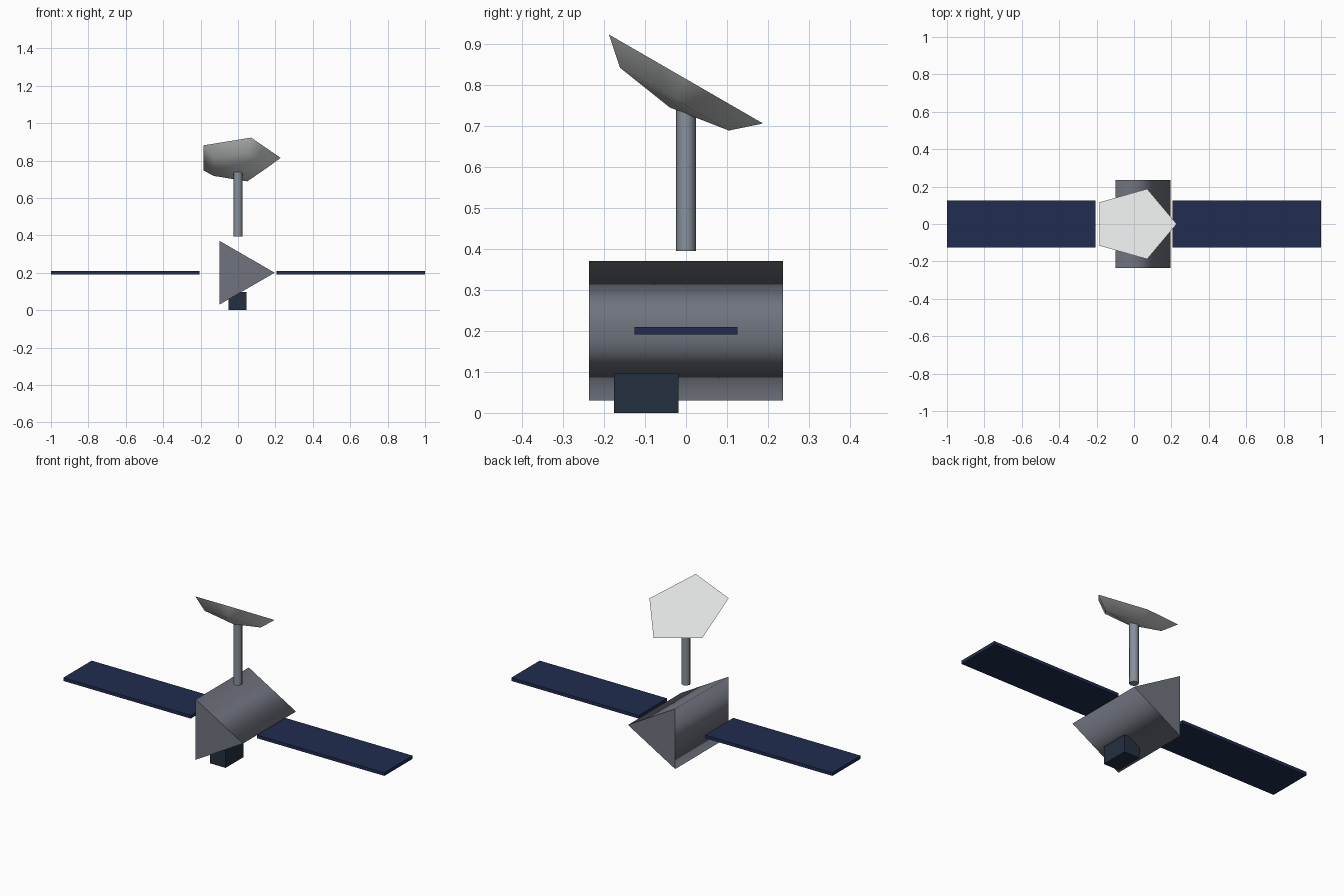
import bpy, bmesh, math
from mathutils import Matrix

if "Cube" in bpy.data.objects:
    bpy.data.objects.remove(bpy.data.objects["Cube"], do_unlink=True)


def material(name, hex_code):
    """Flat material from an sRGB hex code, stored as linear values."""
    rgb = [int(hex_code[i:i + 2], 16) / 255 for i in (0, 2, 4)]
    lin = [c / 12.92 if c <= 0.04045 else ((c + 0.055) / 1.055) ** 2.4 for c in rgb]
    mat = bpy.data.materials.new(name)
    mat.use_nodes = True
    mat.diffuse_color = (*lin, 1)
    mat.node_tree.nodes["Principled BSDF"].inputs["Base Color"].default_value = (*lin, 1)
    return mat


body_grey = material("body grey", "70747f")
panel_blue = material("panel navy", "212c50")
mast_grey = material("mast steel", "87919b")
dish_white = material("dish white", "dfe2e1")
box_dark = material("instrument slate", "243040")


def finish(bm, name, mat, matrix=Matrix()):
    bmesh.ops.recalc_face_normals(bm, faces=bm.faces)
    mesh = bpy.data.meshes.new(name)
    bm.to_mesh(mesh)
    bm.free()
    mesh.materials.append(mat)
    obj = bpy.data.objects.new(name, mesh)
    obj.matrix_world = matrix
    bpy.context.collection.objects.link(obj)
    return obj


def box(name, mat, size, centre):
    bm = bmesh.new()
    bmesh.ops.create_cube(bm, size=1)
    bmesh.ops.scale(bm, vec=size, verts=bm.verts)
    return finish(bm, name, mat, Matrix.Translation(centre))


def prism(name, mat, sides, radius, depth, matrix):
    """Smooth-sided column with flat caps and its first corner on +x."""
    bm = bmesh.new()
    rings = []
    for z in (-depth / 2, depth / 2):
        angles = [math.tau * i / sides for i in range(sides)]
        rings.append([bm.verts.new((radius * math.cos(a), radius * math.sin(a), z))
                      for a in angles])
        bm.faces.new(rings[-1])
    low, high = rings
    for i in range(sides):
        j = (i + 1) % sides
        bm.faces.new((low[i], low[j], high[j], high[i])).smooth = True
    return finish(bm, name, mat, matrix)


# Three-sided body lying along y
prism("body", body_grey, 3, 0.196, 0.472,
      Matrix.Translation((0, 0, 0.2)) @ Matrix.Rotation(math.pi / 2, 4, "X"))

# Solar panels on both sides
for side, name in ((1, "left_solar_panel"), (-1, "right_solar_panel")):
    box(name, panel_blue, (0.794, 0.252, 0.018), (side * 0.603, 0, 0.2))

# Instrument under the body
box("instrument_box", box_dark, (0.096, 0.158, 0.097), (-0.002, -0.097, 0.0485))

# Mast carrying the dish
prism("mast", mast_grey, 8, 0.024, 0.355, Matrix.Translation((0, 0, 0.5725)))

# Five-sided shallow dish, closed by a flat face and tilted backwards
bm = bmesh.new()
radius, depth, sides = 0.228, 0.08, 5
rim, mid = [], []
for ring, drop in ((rim, 0), (mid, math.pi / 4)):
    for i in range(sides):
        a = math.tau * i / sides
        r = radius * math.cos(drop)
        ring.append(bm.verts.new((r * math.cos(a), r * math.sin(a), -depth * math.sin(drop))))
pole = bm.verts.new((0, 0, -depth))
bm.faces.new(rim)
for i in range(sides):
    j = (i + 1) % sides
    bm.faces.new((rim[i], rim[j], mid[j], mid[i])).smooth = True
    bm.faces.new((mid[i], mid[j], pole)).smooth = True
finish(bm, "dish", dish_white,
       Matrix.Translation((0, 0, 0.814)) @ Matrix.Rotation(math.radians(-30), 4, "X"))
